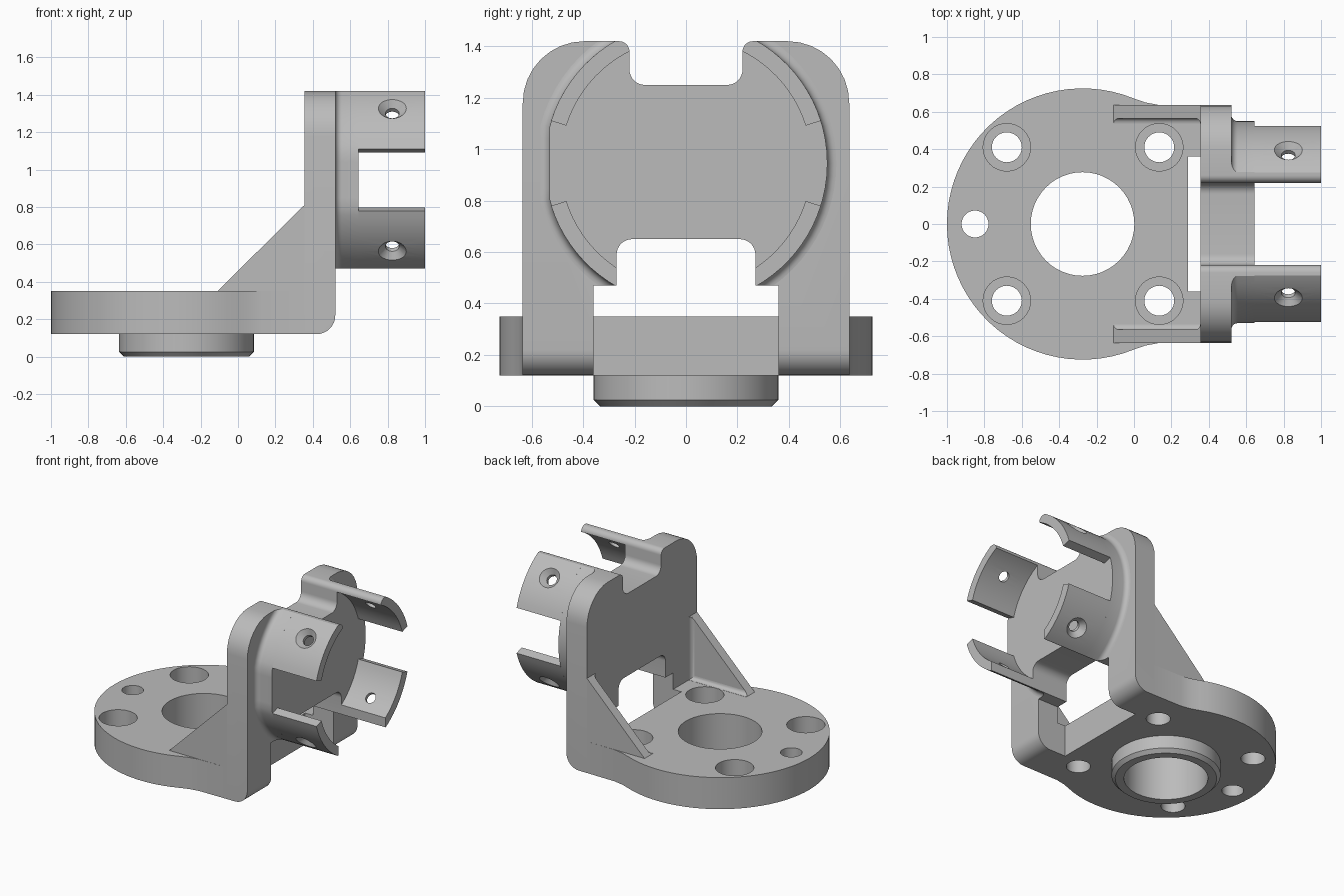
import bpy, bmesh
from math import sin, cos, pi, radians
from mathutils import Vector

old = bpy.data.objects.get("Cube")
if old:
    bpy.data.objects.remove(old, do_unlink=True)

GREY = (0.5, 0.5, 0.5, 1)
metal = bpy.data.materials.new("plain_grey_metal")
metal.use_nodes = True
metal.diffuse_color = GREY
metal.node_tree.nodes["Principled BSDF"].inputs["Base Color"].default_value = GREY

X, Y, Z = Vector((1, 0, 0)), Vector((0, 1, 0)), Vector((0, 0, 1))
DISC_X = -0.275      # centre of the round flange
HUB_Z = 0.945        # centre of the collar on the upright


def add_loft(bm, sections):
    """Skin a closed solid through matching loops of points."""
    rings = [[bm.verts.new(p) for p in s] for s in sections]
    n = len(rings[0])
    for a, b in zip(rings, rings[1:]):
        for i in range(n):
            j = (i + 1) % n
            bm.faces.new((a[i], a[j], b[j], b[i]))
    bm.faces.new(rings[0][::-1])
    bm.faces.new(rings[-1])


def make(name, *solids, edit=None):
    bm = bmesh.new()
    for sections in solids:
        add_loft(bm, sections)
    if edit:
        edit(bm)
    bmesh.ops.recalc_face_normals(bm, faces=bm.faces)
    mesh = bpy.data.meshes.new(name)
    bm.to_mesh(mesh)
    bm.free()
    mesh.materials.append(metal)
    obj = bpy.data.objects.new(name, mesh)
    bpy.context.collection.objects.link(obj)
    return obj


def activate(obj):
    bpy.ops.object.select_all(action='DESELECT')
    obj.select_set(True)
    bpy.context.view_layer.objects.active = obj


def boolean(obj, cutter, operation='DIFFERENCE'):
    activate(obj)
    mod = obj.modifiers.new("cut", 'BOOLEAN')
    mod.operation, mod.object, mod.solver = operation, cutter, 'EXACT'
    bpy.ops.object.modifier_apply(modifier=mod.name)


def circle(c, r, u, v, n=48):
    return [c + u * (r * cos(2 * pi * i / n)) + v * (r * sin(2 * pi * i / n)) for i in range(n)]


def turned(origin, axis, u, v, steps, n=48):
    """Round solid from (distance along axis, radius) steps."""
    return [circle(origin + axis * h, r, u, v, n) for h, r in steps]


def rounded(corners, seg=8):
    """Open 2D path of (a, b, radius) corners, with the corners rounded."""
    out = []
    for i, (a, b, r) in enumerate(corners):
        p = Vector((a, b))
        if not r:
            out.append(p)
            continue
        d0 = (Vector(corners[i - 1][:2]) - p).normalized()
        d1 = (Vector(corners[i + 1][:2]) - p).normalized()
        for k in range(seg + 1):
            t = k / seg * pi / 2
            out.append(p + d0 * (r * (1 - sin(t))) + d1 * (r * (1 - cos(t))))
    return out


def slab(outline, x0, x1):
    return [[Vector((x, p.x, p.y)) for p in outline] for x in (x0, x1)]


parts, cutters = [], []

# Base flange: round disc blending into a straight neck
half = [(0.29, 0.36), (0.355, 0.36), (0.355, 0.635), (0.13, 0.637), (0.06, 0.65)]
for i in range(25):
    t = radians(68 + 112 * i / 24)
    half.append((DISC_X + 0.725 * cos(t), 0.725 * sin(t)))
outline = half + [(x, -y) for x, y in half[-2::-1]]
flange = make("base_flange", [[Vector((x, y, z)) for x, y in outline] for z in (0.12, 0.35)])

# Pilot boss under the flange
hub = Vector((DISC_X, 0, 0))
boss = make("pilot_boss", turned(hub, Z, X, Y, [(0, 0.335), (0.025, 0.36), (0.12, 0.36)]))

# Centre bore, dowel hole and counterbored bolt holes
bore = make("bore_cutter", turned(hub, Z, X, Y, [(-0.1, 0.277), (0.5, 0.277)]))
boolean(boss, bore)
boolean(flange, bore)
dowel = make("dowel_cutter", turned(Vector((-0.85, 0, 0)), Z, X, Y, [(0, 0.072), (0.5, 0.072)], 32))
boolean(flange, dowel)
cutters += [bore, dowel]
for x in (-0.68, 0.135):
    for y in (-0.41, 0.41):
        bolt = make("bolt_cutter", turned(Vector((x, y, 0)), Z, X, Y,
                    [(0, 0.08), (0.22, 0.08), (0.22, 0.127), (0.5, 0.127)], 32))
        boolean(flange, bolt)
        cutters.append(bolt)
parts += [flange, boss]

# Upright plate with a notch on top and a stepped window below
side = rounded([(0, 1.25, 0), (0.22, 1.25, 0.06), (0.22, 1.42, 0.04), (0.635, 1.42, 0.24),
                (0.635, 0.12, 0), (0.36, 0.12, 0), (0.36, 0.47, 0), (0.27, 0.47, 0),
                (0.27, 0.65, 0.06), (0, 0.65, 0)])
plate_outline = side + [Vector((-p.x, p.y)) for p in side[-2:0:-1]]


def round_heel(bm):
    heel = [e for e in bm.edges if all(v.co.x > 0.51 and v.co.z < 0.13 for v in e.verts)]
    bmesh.ops.bevel(bm, geom=heel, offset=0.1, segments=8, profile=0.5, affect='EDGES')


parts.append(make("upright_plate", slab(plate_outline, 0.355, 0.52), edit=round_heel))

# Gussets with a small fillet on the inner side
x0, x1, z0, z1 = -0.11, 0.355, 0.35, 0.81
for name, s in (("left", 1), ("right", -1)):
    web = [[Vector((x, s * y, z)) for x, z in ((x0, z0), (x1, z0), (x1, z1))]
           for y in (0.635, 0.565)]
    fillet = []
    for k in range(6):
        t = k / 5 * pi / 2
        e = 0.001 + 0.028 * (1 - sin(t))
        y = s * (0.565 - 0.028 * (1 - cos(t)))
        fillet.append([Vector((x, y, z)) for x, z in (
            (x0, z0), (x1, z0), (x1, z1), (x1 - e, z1 - e), (x1 - e, z0 + e), (x0 + e, z0 + e))])
    parts.append(make("gusset_" + name, web, fillet))

# Clip solid sharing the plate's outline, for the collar and prongs
clip = make("clip_helper", slab(plate_outline, 0.4, 1.1))
cutters.append(clip)


def collar_ring(x, d):
    ring = circle(Vector((x, 0, HUB_Z)), 0.55 + d, Y, Z, 72)
    for p in ring:
        p.y = max(p.y, -0.53 - d)
    return ring


# Collar disc, flattened on one side and filleted onto the plate
F = 0.035
rings = [collar_ring(0.52 + F * (1 - cos(t)), F * (1 - sin(t)))
         for t in (k / 6 * pi / 2 for k in range(7))]
collar = make("collar", rings + [collar_ring(0.645, 0)])
boolean(collar, clip, 'INTERSECT')
parts.append(collar)

# Four curved prongs, each with a countersunk screw hole
for sy, yname in ((1, "left"), (-1, "right")):
    for sz, zname in ((1, "upper"), (-1, "lower")):
        angles = [radians(17.5 + 52.5 * i / 12) for i in range(13)]
        arc = [Vector((sy * r * cos(a), HUB_Z + sz * r * sin(a)))
               for r, seq in ((0.55, angles), (0.488, angles[::-1])) for a in seq]
        prong = make(f"prong_{zname}_{yname}", slab(arc, 0.645, 1.0))
        boolean(prong, clip, 'INTERSECT')
        a = radians(44)
        out = Vector((0, sy * cos(a), sz * sin(a)))
        screw = make("screw_cutter", turned(Vector((0.825, 0, HUB_Z)), out, X, out.cross(X),
                     [(0.4, 0.037), (0.512, 0.037), (0.55, 0.075), (0.6, 0.125)], 28))
        boolean(prong, screw)
        cutters.append(screw)
        parts.append(prong)

# Drop the helpers and shade the curved surfaces smooth
for c in cutters:
    bpy.data.objects.remove(c, do_unlink=True)
for p in parts:
    activate(p)
    bpy.ops.object.shade_smooth_by_angle(angle=radians(30))
